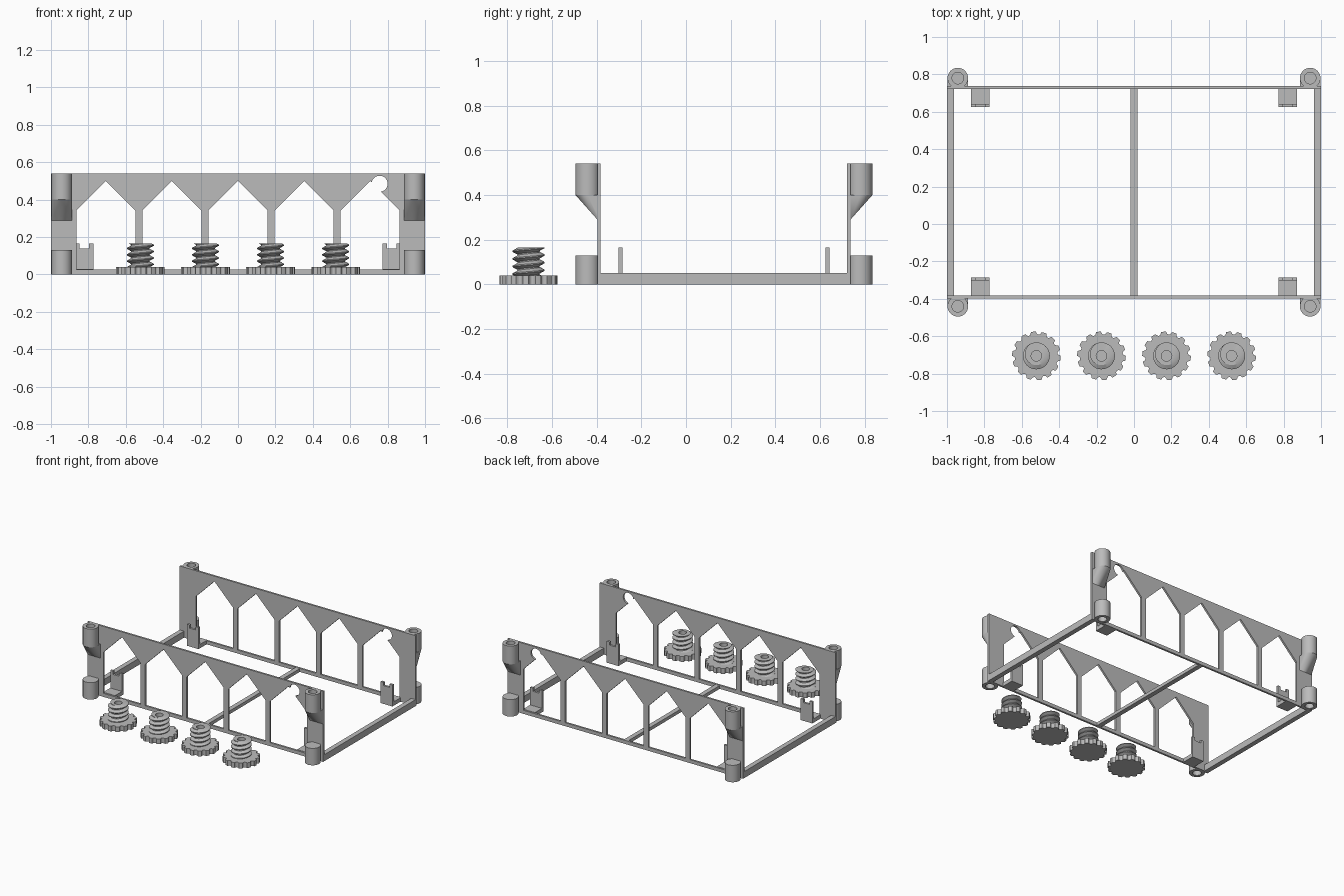
import bpy, bmesh
from math import sin, cos, pi, radians
from mathutils import Matrix

cube = bpy.data.objects.get("Cube")
if cube:
    bpy.data.objects.remove(cube, do_unlink=True)

grey = bpy.data.materials.new("plain grey")
grey.use_nodes = True
grey.diffuse_color = (0.5, 0.5, 0.5, 1)
grey.node_tree.nodes["Principled BSDF"].inputs["Base Color"].default_value = (0.5, 0.5, 0.5, 1)

MID_Y = 0.17            # centre line of the frame
OUTER, INNER = 0.567, 0.552   # wall faces, measured from the centre line
BOSS_X, BOSS_Y, BOSS_R = 0.942, 0.61, 0.055


def finish(bm, name, smooth=False):
    bmesh.ops.remove_doubles(bm, verts=bm.verts, dist=0.0001)
    bmesh.ops.recalc_face_normals(bm, faces=bm.faces)
    mesh = bpy.data.meshes.new(name)
    bm.to_mesh(mesh)
    bm.free()
    mesh.materials.append(grey)
    ob = bpy.data.objects.new(name, mesh)
    bpy.context.collection.objects.link(ob)
    if smooth:
        bpy.ops.object.select_all(action="DESELECT")
        ob.select_set(True)
        bpy.context.view_layer.objects.active = ob
        bpy.ops.object.shade_smooth_by_angle(angle=radians(35))
    return ob


def box(name, x, y, z):
    bm = bmesh.new()
    size = [b - a for a, b in (x, y, z)]
    mid = [(a + b) / 2 for a, b in (x, y, z)]
    bmesh.ops.create_cube(bm, size=1, matrix=Matrix.Translation(mid) @ Matrix.Diagonal((*size, 1)))
    return finish(bm, name)


def extrude_outlines(name, loops, to_3d, depth):
    """Fill an outer loop with holes, then give it thickness."""
    bm = bmesh.new()
    for loop in loops:
        vs = [bm.verts.new(to_3d(a, b)) for a, b in loop]
        for i, v in enumerate(vs):
            bm.edges.new((vs[i - 1], v))
    bmesh.ops.triangle_fill(bm, edges=bm.edges[:], use_beauty=True)
    out = bmesh.ops.extrude_face_region(bm, geom=bm.faces[:])
    verts = [g for g in out["geom"] if isinstance(g, bmesh.types.BMVert)]
    bmesh.ops.translate(bm, verts=verts, vec=depth)
    return finish(bm, name, True)


def lathe(name, profile, x, y, steps=32):
    bm = bmesh.new()
    vs = [bm.verts.new((x + r, y, z)) for r, z in profile]
    edges = [bm.edges.new(p) for p in zip(vs, vs[1:])]
    bmesh.ops.spin(bm, geom=vs + edges, cent=(x, y, 0), axis=(0, 0, 1), angle=2 * pi, steps=steps)
    return finish(bm, name, True)


def ring(x, y, r, z, n=32):
    return [(x + r * cos(2 * pi * i / n), y + r * sin(2 * pi * i / n), z) for i in range(n)]


# Wall outline: five pointed openings, the last one with a round notch
wall_loops = [[(-1, 0), (1, 0), (1, 0.54), (-1, 0.54)]]
for i in range(-2, 3):
    x, half = 0.353 * i, 0.157
    loop = [(x - half, 0.027), (x - half, 0.343), (x, 0.5)]
    if i == 2:
        for k in range(25):
            a = radians(171.4 - 252.8 * k / 24)
            loop.append((0.757 + 0.043 * cos(a), 0.485 + 0.043 * sin(a)))
    loop += [(x + half, 0.343), (x + half, 0.027)]
    wall_loops.append(loop)

for side, label in ((-1, "front"), (1, "back")):
    def fy(d):
        return MID_Y + side * d

    extrude_outlines(label + "_wall", wall_loops, lambda a, b: (a, fy(INNER), b),
                     (0, side * (OUTER - INNER), 0))

    for sx, hand in ((-1, "right"), (1, "left")):
        tag = f"{label}_{hand}_"
        bx, by = sx * BOSS_X, fy(BOSS_Y)
        # Corner bosses with blind holes
        lathe(tag + "lower_boss", [(0, 0.13), (BOSS_R, 0.13), (BOSS_R, 0), (0.031, 0),
                                   (0.031, 0.1), (0, 0.1)], bx, by)
        lathe(tag + "upper_boss", [(0, 0.4), (BOSS_R, 0.4), (BOSS_R, 0.54), (0.031, 0.54),
                                   (0.031, 0.43), (0, 0.43)], bx, by)
        # Tapered support running down into the wall
        bm = bmesh.new()
        for co in ring(bx, by, BOSS_R, 0.4):
            bm.verts.new(co)
        for dx in (-BOSS_R, BOSS_R):
            for d in (INNER + 0.003, OUTER):
                for z in (0.29, 0.4):
                    bm.verts.new((bx + dx, fy(d), z))
        out = bmesh.ops.convex_hull(bm, input=bm.verts[:])
        bmesh.ops.delete(bm, geom=list(set(out["geom_interior"])), context="VERTS")
        finish(bm, tag + "boss_support", True)

        # Inner bracket: foot and notched upright plate
        box(tag + "bracket_foot", sorted((sx * 0.772, sx * 0.872)),
            sorted((fy(0.455), fy(INNER + 0.005))), (0, 0.03))
        plate = [(0.772, 0), (0.872, 0), (0.872, 0.165), (0.848, 0.165), (0.848, 0.14),
                 (0.796, 0.14), (0.796, 0.165), (0.772, 0.165)]
        extrude_outlines(tag + "bracket_plate", [plate],
                         lambda a, b: (sx * a, fy(0.455), b), (0, side * 0.017, 0))

# Cross bars joining the walls
span = (MID_Y - OUTER + 0.005, MID_Y + OUTER - 0.005)
box("right_bar", (-1, -0.963), span, (0, 0.05))
box("left_bar", (0.963, 1), span, (0, 0.05))
box("middle_bar", (-0.018, 0.018), span, (0, 0.025))


def gear_outline(x, y, teeth=14, r=0.13, depth=0.016):
    pts = []
    for t in range(teeth):
        for k in range(9):
            notch = sin(pi * min(k / 5, 1))
            a = 2 * pi * (t + k / 9) / teeth
            rr = r - depth * max(notch, 0) ** 0.6
            pts.append((x + rr * cos(a), y + rr * sin(a)))
    return pts


def screw(name, x, y, z0=0.035, z1=0.165, pitch=0.034, n=32):
    """Helical thread trimmed flat at both ends, with a blind hole on top."""
    keys = [(0, 0.05), (0.15, 0.05), (0.5, 0.072), (0.65, 0.072), (1, 0.05)]

    def radius(p):
        p %= 1
        for (a, ra), (b, rb) in zip(keys, keys[1:]):
            if p <= b:
                return ra + (rb - ra) * (p - a) / (b - a)

    bm = bmesh.new()
    rows = []
    turns = int((z1 - z0) / pitch) + 2
    for k in range(-1, turns):
        for p, _ in keys[:-1]:
            row = []
            for i in range(n + 1):
                a = 2 * pi * i / n
                z = min(max(z0 + pitch * (k + p + i / n), z0), z1)
                r = radius((z - z0) / pitch - i / n + 1e-7)
                row.append((x + r * cos(a), y + r * sin(a), z))
            rows.append(row)
    for r, z in ((0.028, z1), (0.028, 0.07), (0, 0.07)):
        c = ring(x, y, r, z, n)
        rows.append(c + c[:1])
    grid = [[bm.verts.new(co) for co in row] for row in rows]
    for lo, hi in zip(grid, grid[1:]):
        for i in range(n):
            bm.faces.new((lo[i], lo[i + 1], hi[i + 1], hi[i]))
    bmesh.ops.dissolve_degenerate(bm, dist=0.0001, edges=bm.edges[:])
    return finish(bm, name, True)


# Four loose thumb screws in front of the frame
for i in range(4):
    x, y = (i - 1.5) * 0.348, -0.705
    extrude_outlines(f"knob_{i + 1}", [gear_outline(x, y)], lambda a, b: (a, b, 0), (0, 0, 0.04))
    screw(f"thread_{i + 1}", x, y)
